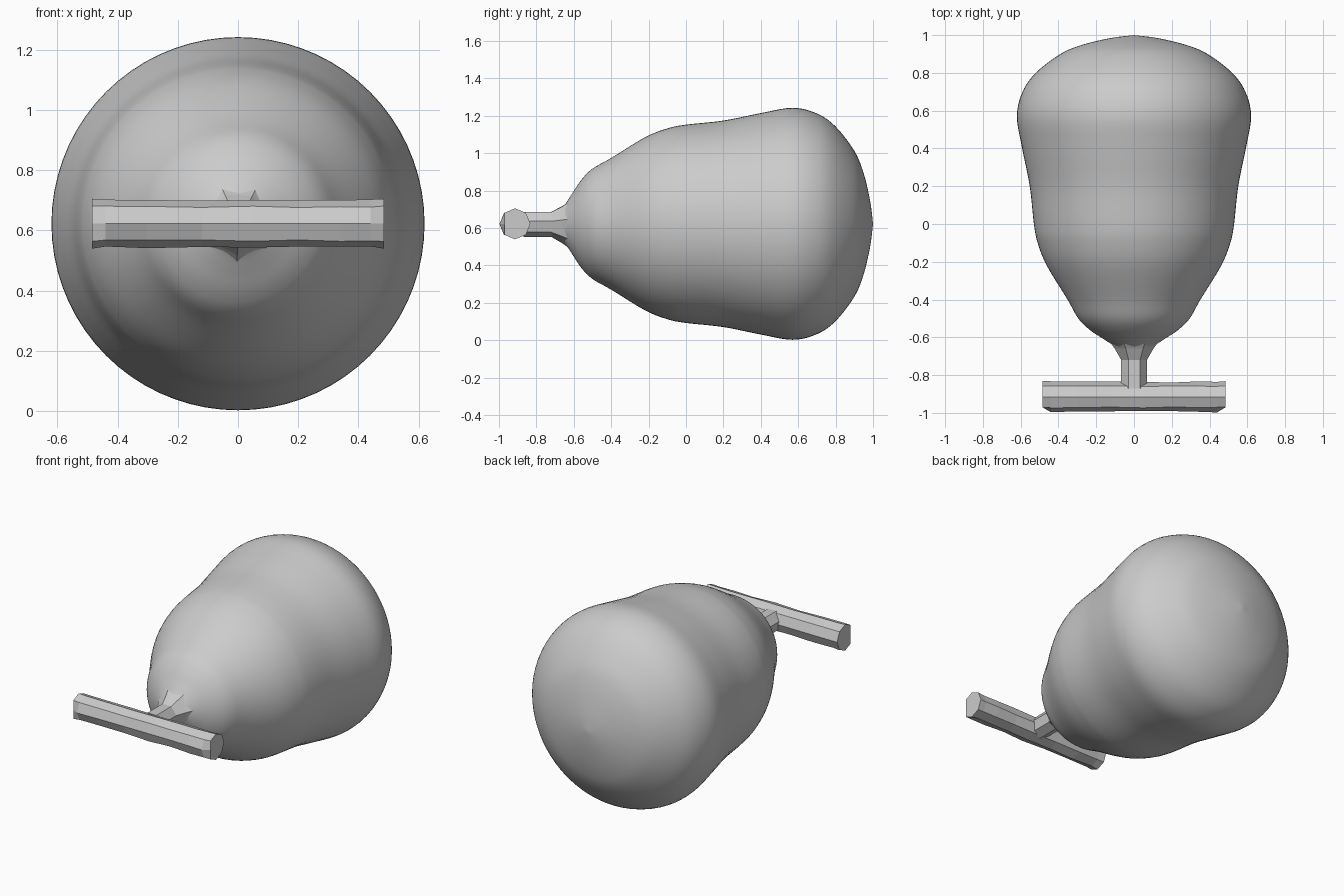
import bpy, bmesh, math, random
from mathutils import Vector, Matrix

random.seed(4)
if "Cube" in bpy.data.objects:
    bpy.data.objects.remove(bpy.data.objects["Cube"])

AXIS_Z = 0.622

grey = bpy.data.materials.new("plain grey")
grey.use_nodes = True
colour = (0.6, 0.6, 0.6, 1)
grey.diffuse_color = colour
grey.node_tree.nodes["Principled BSDF"].inputs["Base Color"].default_value = colour


def finish(bm, name):
    bmesh.ops.recalc_face_normals(bm, faces=bm.faces)
    mesh = bpy.data.meshes.new(name)
    bm.to_mesh(mesh)
    bm.free()
    mesh.materials.append(grey)
    obj = bpy.data.objects.new(name, mesh)
    bpy.context.collection.objects.link(obj)
    return obj


def smooth_path(points, steps=5):
    """Catmull-Rom curve through the points."""
    pts = [Vector(p) for p in points]
    pts = [2 * pts[0] - pts[1]] + pts + [2 * pts[-1] - pts[-2]]
    out = []
    for a, b, c, d in zip(pts, pts[1:], pts[2:], pts[3:]):
        for i in range(steps):
            t = i / steps
            out.append(0.5 * (2 * b + (c - a) * t + (2 * a - 5 * b + 4 * c - d) * t * t
                              + (3 * b - a - 3 * c + d) * t ** 3))
    return out + [pts[-2]]


def loft(rings, name):
    """Skin a list of rings and cap both ends."""
    bm = bmesh.new()
    loops = [[bm.verts.new(p) for p in ring] for ring in rings]
    n = len(loops[0])
    for a, b in zip(loops, loops[1:]):
        for i in range(n):
            j = (i + 1) % n
            bm.faces.new((a[i], a[j], b[j], b[i]))
    bm.faces.new(loops[0])
    bm.faces.new(loops[-1])
    return finish(bm, name)


# Pear-shaped body: a (y, radius) profile spun about the y axis
profile = [(1, 0), (0.985, 0.12), (0.95, 0.27), (0.9, 0.39), (0.8, 0.52), (0.7, 0.59),
           (0.57, 0.62), (0.4, 0.592), (0.2, 0.552), (0, 0.53), (-0.1, 0.51),
           (-0.22, 0.462), (-0.4, 0.352), (-0.5, 0.295), (-0.56, 0.235),
           (-0.61, 0.16), (-0.65, 0.1), (-0.69, 0.06), (-0.7, 0)]
bm = bmesh.new()
verts = [bm.verts.new((max(p.y, 0), p.x, AXIS_Z)) for p in smooth_path(profile)]
edges = [bm.edges.new(pair) for pair in zip(verts, verts[1:])]
bmesh.ops.spin(bm, geom=verts + edges, cent=(0, 0, AXIS_Z), axis=(0, 1, 0),
               angle=math.tau, steps=72)
bmesh.ops.remove_doubles(bm, verts=bm.verts, dist=0.0005)
body = finish(bm, "pear_body")
body.data.shade_smooth()

# Faceted stem flaring into the body
rings = []
for y, r in [(-0.87, 0.07), (-0.72, 0.07), (-0.66, 0.105), (-0.6, 0.15)]:
    rings.append([(r * math.cos(k * math.tau / 7 + 0.2), y,
                   AXIS_Z + r * math.sin(k * math.tau / 7 + 0.2)) for k in range(7)])
loft(rings, "stem")

# Rough-hewn eight-sided crossbar; its front corners are chamfered at both ends
SIDES, BAR_Y, BAR_R = 8, -0.915, 0.083
rings = []
for x in (-0.485, -0.44, -0.3, -0.12, 0.05, 0.2, 0.34, 0.44, 0.485):
    ring = []
    for k in range(SIDES):
        a = k * math.tau / SIDES
        is_end = abs(x) > 0.45
        r = BAR_R - (0 if is_end else random.uniform(0, 0.008))
        y = BAR_Y - r * math.cos(a)
        if is_end:
            y = max(y, -0.97)
        ring.append((x, y, AXIS_Z + r * math.sin(a)))
    rings.append(ring)
loft(rings, "crossbar")
